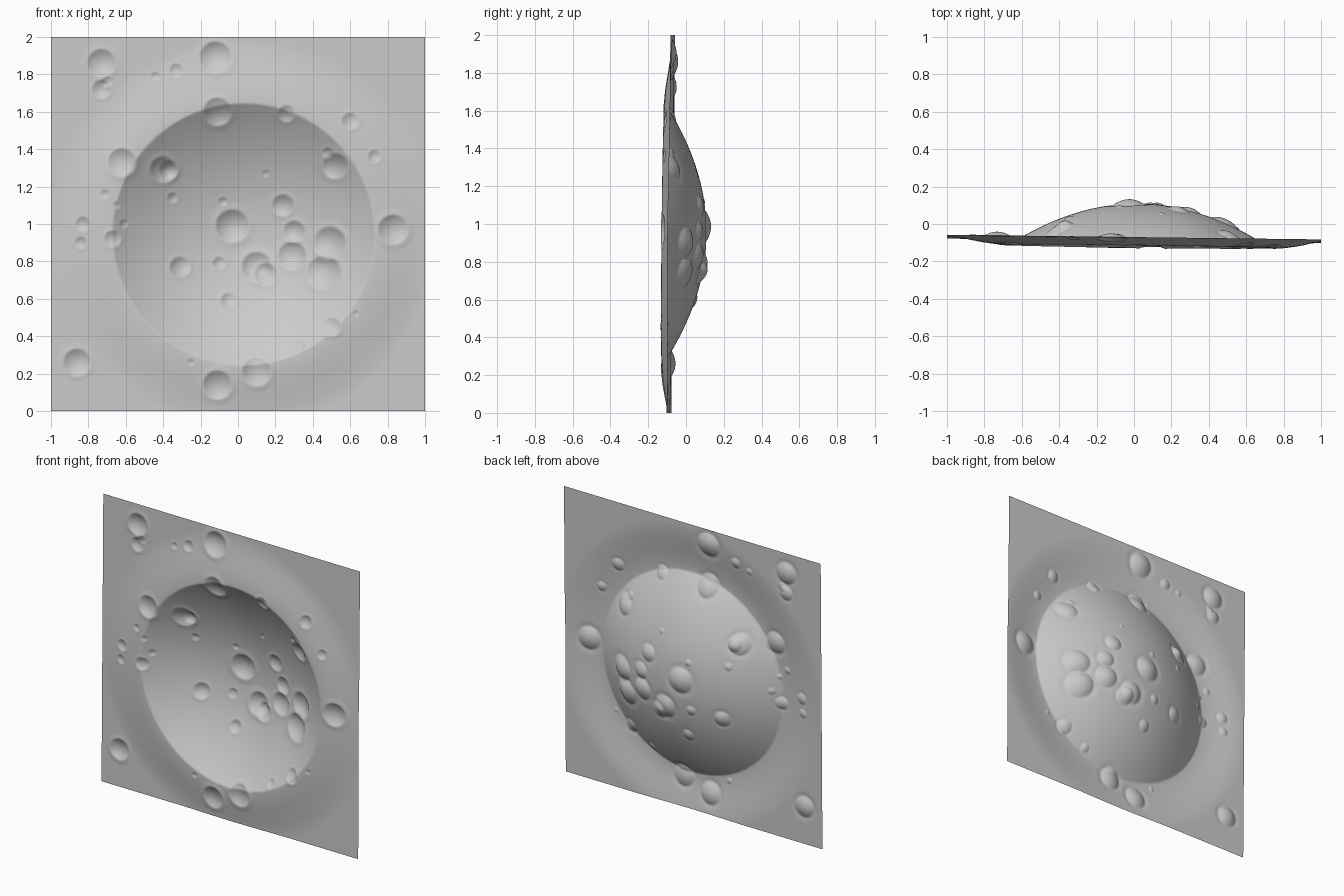
import bpy
import bmesh
from math import hypot

SEGMENTS = 290
BASIN_X, BASIN_Z, BASIN_RADIUS = 0.03, 0.945, 0.70
BASIN_DEPTH, RIM_HEIGHT, RIM_REACH = 0.23, 0.04, 0.34

# Small craters: across, up, radius
CRATERS = [
    (-.73, 1.86, .075), (-.73, 1.72, .05), (-.7, 1.76, .03), (-.44, 1.79, .025),
    (-.33, 1.82, .038), (-.12, 1.89, .085), (-.11, 1.6, .075), (.26, 1.59, .045),
    (.6, 1.55, .045), (.73, 1.36, .035), (.52, 1.31, .068), (.48, 1.38, .03),
    (-.62, 1.33, .075), (-.4, 1.29, .07), (-.37, 1.29, .05), (-.35, 1.14, .028),
    (.15, 1.27, .02), (.24, 1.1, .058), (-.08, 1.12, .025), (-.03, .99, .088),
    (-.71, 1.16, .027), (-.65, 1.1, .022), (-.61, 1, .025), (-.83, 1, .04),
    (-.84, .9, .033), (-.67, .92, .045), (.3, .96, .058), (.29, .83, .075),
    (.49, .9, .085), (.46, .74, .09), (.83, .97, .08), (.1, .77, .08),
    (.15, .73, .06), (-.31, .77, .055), (-.1, .79, .035), (-.05, .59, .042),
    (.5, .45, .05), (.33, .35, .03), (.63, .52, .018), (.1, .21, .077),
    (-.11, .14, .077), (-.25, .26, .022), (-.86, .26, .073),
]


def smooth_falloff(t):
    """Ease from one down to zero as t goes from zero to one."""
    t = min(max(t, 0.0), 1.0)
    return 1.0 - t * t * (3.0 - 2.0 * t)


def basin_offset(x, z):
    """Large bowl with a crisp lip and a soft outer slope."""
    distance = hypot(x - BASIN_X, z - BASIN_Z)
    if distance < BASIN_RADIUS:
        return BASIN_DEPTH * (1.0 - (distance / BASIN_RADIUS) ** 2) - RIM_HEIGHT
    return -RIM_HEIGHT * smooth_falloff((distance - BASIN_RADIUS) / RIM_REACH)


def crater_offset(x, z, crater):
    """Small bowl with a faint raised lip around it."""
    centre_x, centre_z, radius = crater
    reach = radius * 1.5
    if abs(x - centre_x) > reach or abs(z - centre_z) > reach:
        return 0.0
    ratio = hypot(x - centre_x, z - centre_z) / radius
    lip = radius * 0.04
    if ratio < 1.0:
        return radius * 0.32 * (1.0 - ratio * ratio) - lip
    return -lip * smooth_falloff((ratio - 1.0) / 0.5)


def surface_depth(x, z):
    """Gently tilted ground plus the basin and every small crater."""
    ground = -0.08 - 0.0125 * x + 0.01 * (z - 1.0)
    pits = sum(crater_offset(x, z, crater) for crater in CRATERS)
    return ground + basin_offset(x, z) + pits


def make_material(name, colour):
    material = bpy.data.materials.new(name)
    material.use_nodes = True
    material.diffuse_color = colour
    shader = material.node_tree.nodes["Principled BSDF"]
    shader.inputs["Base Color"].default_value = colour
    shader.inputs["Roughness"].default_value = 0.9
    return material


cube = bpy.data.objects.get("Cube")
if cube:
    bpy.data.objects.remove(cube, do_unlink=True)

# Upright ground sheet, pressed into shape vertex by vertex
bm = bmesh.new()
bmesh.ops.create_grid(bm, x_segments=SEGMENTS, y_segments=SEGMENTS, size=1.0)
for vertex in bm.verts:
    x, z = vertex.co.x, vertex.co.y + 1.0
    vertex.co = (x, surface_depth(x, z), z)
for face in bm.faces:
    face.smooth = True
bm.normal_update()

mesh = bpy.data.meshes.new("cratered_ground")
bm.to_mesh(mesh)
bm.free()
mesh.materials.append(make_material("pale grey rock", (0.6, 0.6, 0.6, 1.0)))
ground = bpy.data.objects.new("cratered_ground", mesh)
bpy.context.collection.objects.link(ground)
